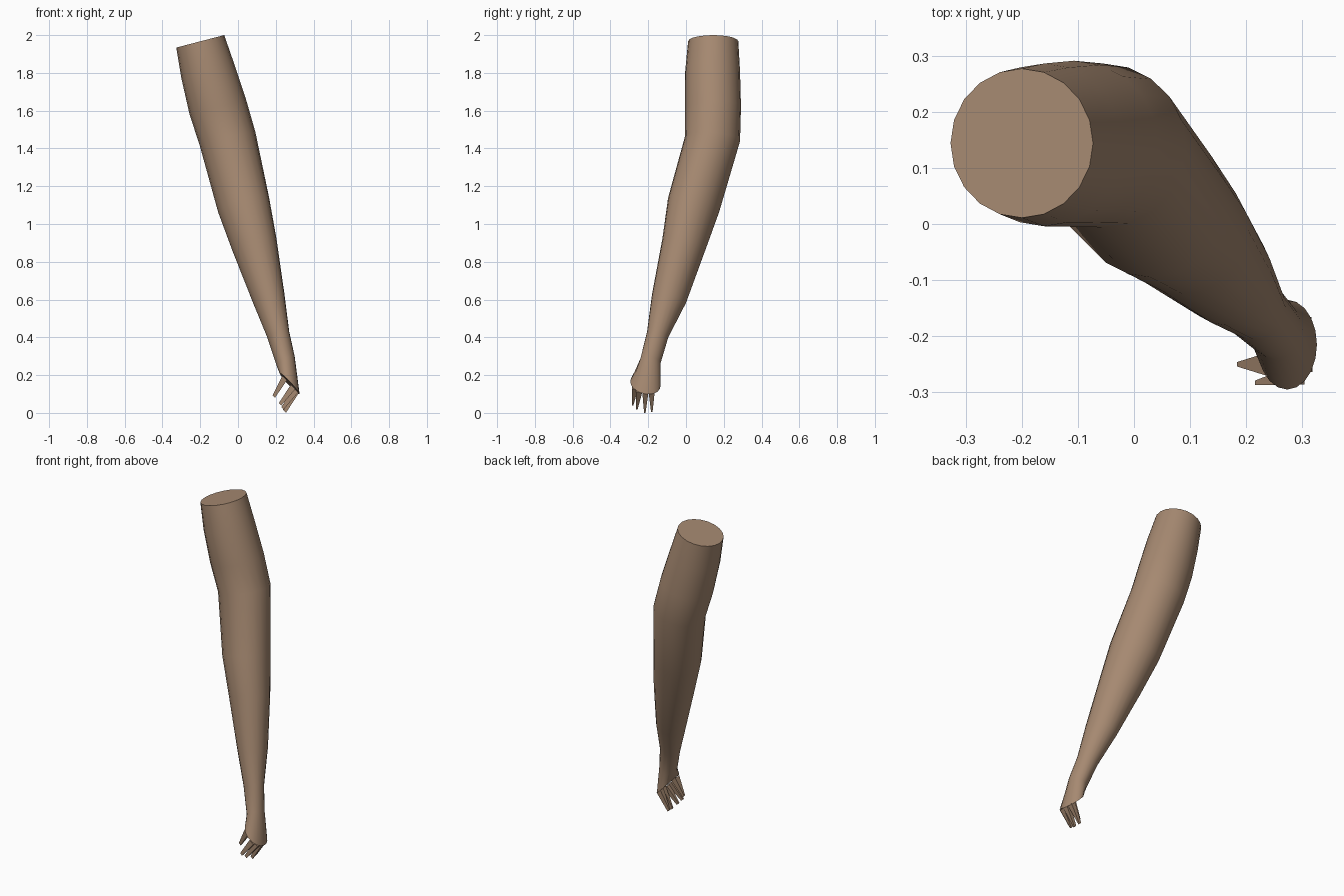
import bpy, bmesh, math
from mathutils import Vector

cube = bpy.data.objects.get("Cube")
if cube:
    bpy.data.objects.remove(cube)

skin = bpy.data.materials.new("tan_skin")
skin.use_nodes = True
skin.diffuse_color = (0.38, 0.25, 0.165, 1)
skin.node_tree.nodes["Principled BSDF"].inputs["Base Color"].default_value = skin.diffuse_color


def loft(name, rings):
    """Skin closed rings of points into a capped tube."""
    bm = bmesh.new()
    loops = [[bm.verts.new(p) for p in ring] for ring in rings]
    n = len(loops[0])
    for a, b in zip(loops, loops[1:]):
        for i in range(n):
            j = (i + 1) % n
            bm.faces.new((a[i], a[j], b[j], b[i]))
    bm.faces.new(loops[0])
    bm.faces.new(loops[-1])
    bmesh.ops.recalc_face_normals(bm, faces=bm.faces)
    mesh = bpy.data.meshes.new(name)
    bm.to_mesh(mesh)
    bm.free()
    mesh.materials.append(skin)
    obj = bpy.data.objects.new(name, mesh)
    bpy.context.collection.objects.link(obj)
    return obj


def tilted_ring(cx, cy, cz, rx, ry, slope_x, slope_y, sides=20):
    points = []
    for i in range(sides):
        a = math.tau * i / sides
        dx, dy = rx * math.cos(a), ry * math.sin(a)
        points.append((cx + dx, cy + dy, cz + slope_x * dx + slope_y * dy))
    return points


# Arm from shoulder cut to palm: centre, radii, slopes of each ring
sections = [
    (-0.20, 0.144, 1.967, 0.127, 0.133, 0.26, 0),
    (-0.16, 0.141, 1.81, 0.14, 0.145, 0.27, 0),
    (-0.107, 0.143, 1.62, 0.15, 0.148, 0.25, 0),
    (-0.055, 0.14, 1.45, 0.147, 0.146, 0.25, -0.08),
    (0.03, 0.04, 1.10, 0.135, 0.135, 0.28, -0.28),
    (0.087, -0.012, 0.89, 0.117, 0.113, 0.26, -0.28),
    (0.163, -0.09, 0.605, 0.083, 0.09, 0.28, -0.25),
    (0.213, -0.15, 0.415, 0.058, 0.056, 0.26, -0.27),
    (0.252, -0.188, 0.275, 0.048, 0.053, 0.5, -0.25),
    (0.273, -0.215, 0.155, 0.053, 0.08, -1.04, -0.15),
]
arm = loft("arm", [tilted_ring(*s) for s in sections])
bpy.context.view_layer.objects.active = arm
arm.select_set(True)
bpy.ops.object.shade_smooth_by_angle(angle=math.radians(40))


# Tapered flat-sided fingers below the palm
def finger(name, base, tip, width):
    across = Vector((0.7, 0, -0.7))
    side = Vector((0, 1, 0))

    def quad(p, thick, wide):
        return [Vector(p) + across * thick * u + side * wide * v
                for u, v in ((-1, -1), (1, -1), (1, 1), (-1, 1))]
    loft(name, [quad(base, 0.017, width), quad(tip, 0.009, 0.004)])


finger("thumb", (0.247, -0.25, 0.185), (0.19, -0.25, 0.087), 0.02)
finger("index_finger", (0.292, -0.27, 0.138), (0.222, -0.283, 0.045), 0.016)
finger("middle_finger", (0.306, -0.248, 0.12), (0.236, -0.26, 0.025), 0.016)
finger("ring_finger", (0.31, -0.215, 0.117), (0.248, -0.218, 0.007), 0.016)
finger("little_finger", (0.304, -0.182, 0.12), (0.243, -0.181, 0.012), 0.016)
